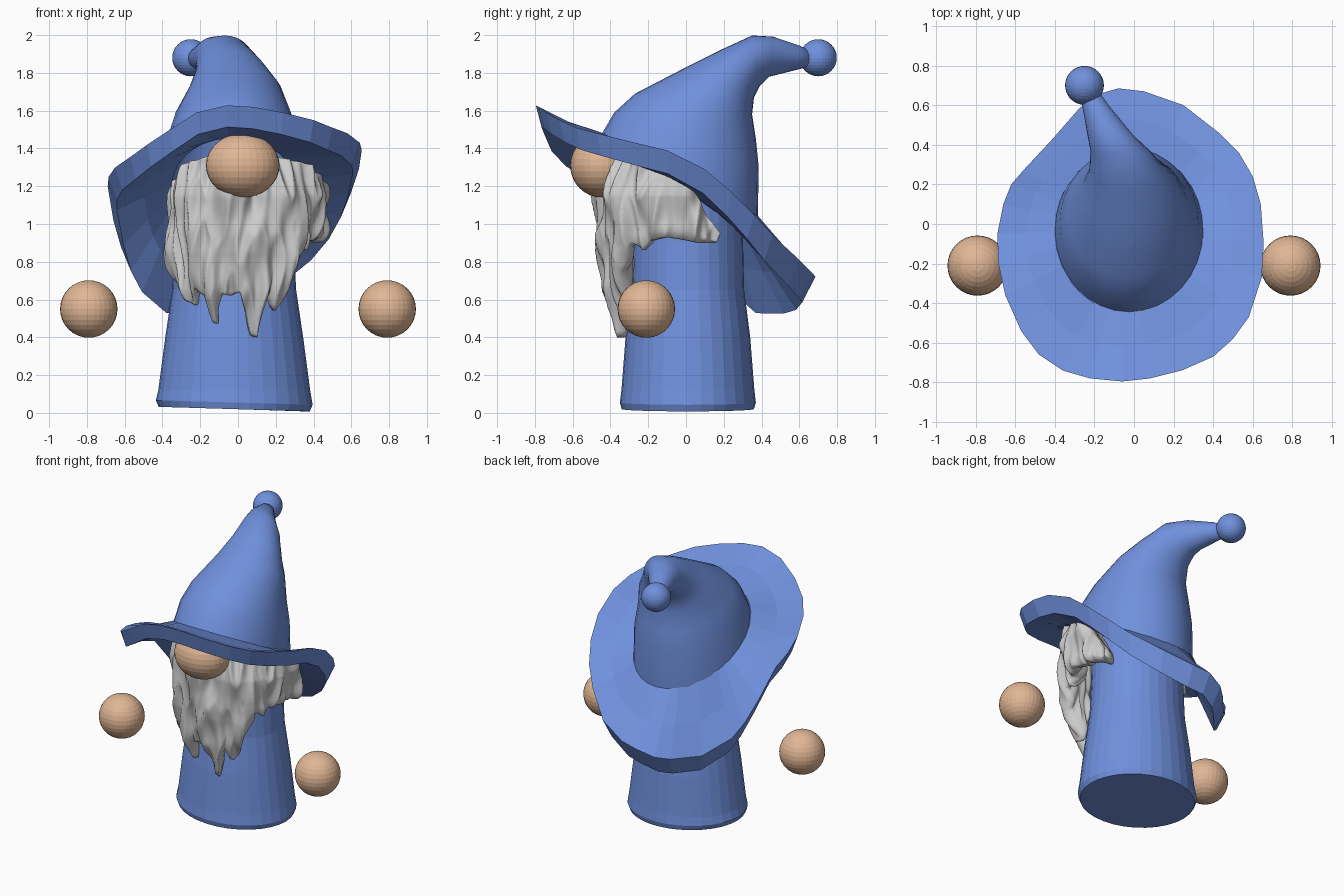
import bpy
from math import sin, cos, pi, radians, atan2
from mathutils import Vector, noise

if "Cube" in bpy.data.objects:
    bpy.data.objects.remove(bpy.data.objects["Cube"])


def material(name, rgb):
    m = bpy.data.materials.new(name)
    m.diffuse_color = (*rgb, 1)
    m.use_nodes = True
    m.node_tree.nodes["Principled BSDF"].inputs["Base Color"].default_value = m.diffuse_color
    return m


BLUE = material("blue_cloth", (0.16, 0.28, 0.72))
SKIN = material("skin", (0.75, 0.47, 0.30))


def loft(name, rings, mat=None, cap_start=False, cap_end=False, loop=False, smooth=False):
    """Skin closed rings of equal length; loop joins the last ring to the first."""
    n = len(rings[0])
    verts = [p for ring in rings for p in ring]
    faces = []
    for i in range(len(rings) - (0 if loop else 1)):
        a, b = i * n, (i + 1) % len(rings) * n
        faces += [(a + j, a + (j + 1) % n, b + (j + 1) % n, b + j) for j in range(n)]
    if cap_start:
        faces.append(tuple(reversed(range(n))))
    if cap_end:
        faces.append(tuple(range(len(verts) - n, len(verts))))
    mesh = bpy.data.meshes.new(name)
    mesh.from_pydata(verts, [], faces)
    mesh.polygons.foreach_set("use_smooth", [smooth] * len(mesh.polygons))
    if mat:
        mesh.materials.append(mat)
    ob = bpy.data.objects.new(name, mesh)
    bpy.context.collection.objects.link(ob)
    return ob


def ball(name, loc, radii):
    bpy.ops.mesh.primitive_uv_sphere_add(segments=32, ring_count=16, radius=1, location=loc)
    ob = bpy.context.object
    ob.name, ob.scale = name, radii
    ob.data.materials.append(SKIN)
    return ob


def lerp_table(table, x):
    """Piecewise linear lookup."""
    if x <= table[0][0]:
        return table[0][1]
    for (x0, y0), (x1, y1) in zip(table, table[1:]):
        if x <= x1:
            return y0 + (y1 - y0) * (x - x0) / (x1 - x0)
    return table[-1][1]


SIDES = 32
ANGLES = [2 * pi * i / SIDES for i in range(SIDES)]

# Robe: flared body (z, half width, half depth), base slightly tilted
robe = [(.02, .37, .32), (.02, .40, .35), (.055, .415, .36), (.12, .402, .352), (.4, .365, .33),
        (.65, .328, .298), (.9, .315, .292), (1.2, .31, .29)]
loft("robe", [[(-.02 + hx * cos(a), .01 + hy * sin(a), z - .012 * cos(a) * (z < .1))
               for a in ANGLES] for z, hx, hy in robe], BLUE, True, True)

# Hat cone: tilted rings (front y, front z, back y, back z, centre x, half width)
cone = [(-.45, 1.47, .38, 1.03, -.025, .375), (-.38, 1.59, .385, 1.30, -.025, .35),
        (-.27, 1.69, .37, 1.45, -.025, .31), (0, 1.83, .35, 1.58, -.015, .245),
        (.18, 1.92, .36, 1.67, -.035, .19), (.35, 1.998, .39, 1.73, -.07, .15),
        (.46, 1.992, .44, 1.78, -.12, .115), (.60, 1.945, .58, 1.815, -.19, .07),
        (.67, 1.91, .66, 1.835, -.225, .05)]
rings = []
for fy, fz, by, bz, cx, hw in cone:
    rings.append([(cx + hw * cos(a), (fy + by) / 2 + (by - fy) / 2 * sin(a),
                   (fz + bz) / 2 + (bz - fz) / 2 * sin(a)) for a in ANGLES])
loft("hat_cone", rings, BLUE, False, True, smooth=True)

# Hat brim: drooping outer edge, counter-clockwise from the right
edge = [(.655, -.1, 1.39), (.64, .1, 1.29), (.6, .24, 1.17), (.53, .36, 1.05), (.43, .46, .94),
        (.25, .6, .81), (.05, .67, .74), (-.08, .685, .72), (-.2, .65, .68), (-.28, .58, .66),
        (-.42, .42, .66), (-.56, .27, .77), (-.62, .2, .88), (-.66, .1, 1.02),
        (-.69, -.05, 1.2), (-.685, -.2, 1.25), (-.65, -.36, 1.30), (-.57, -.54, 1.355),
        (-.48, -.66, 1.42), (-.36, -.74, 1.50), (-.22, -.78, 1.59), (-.06, -.795, 1.628),
        (.08, -.78, 1.62), (.24, -.74, 1.59), (.4, -.67, 1.55), (.5, -.58, 1.51),
        (.58, -.47, 1.48), (.645, -.27, 1.43)]
hub = Vector((-.025, -.035, 1.265))
outer = [Vector(p) for p in edge]
inner, under_out, under_in = [], [], []
for p in outer:
    a = atan2((p.y - hub.y) / .415, (p.x - hub.x) / .375)
    out = Vector((p.x - hub.x, p.y - hub.y, 0)).normalized()
    inner.append(hub + Vector((.375 * cos(a), .415 * sin(a), -.22 * sin(a))))
    inset = .05 + .02 * sin(a)
    under_out.append(p - out * inset - Vector((0, 0, .125 + .01 * sin(a))))
    under_in.append(inner[-1] - out * .05 - Vector((0, 0, .065 + .035 * sin(a))))


def between(r0, r1, t, sag):
    return [a.lerp(b, t) - Vector((0, 0, sag)) for a, b in zip(r0, r1)]


loft("hat_brim", [inner, between(inner, outer, .5, .015), outer, under_out,
                  between(under_out, under_in, .5, 0), under_in], BLUE, loop=True)

# Pompom, nose and hands
pompom = ball("pompom", (-.25, .70, 1.88), (.098, .098, .098))
pompom.data.materials[0] = BLUE
ball("nose", (.025, -.445, 1.31), (.195, .168, .17))
for side, sx in (("left", -1), ("right", 1)):
    ball(side + "_hand", (sx * .79, -.21, .55), (.152, .152, .152))

# Beard: ridged shell wrapped round the face; tables are keyed by degrees from the front
top = [(-110, .95), (-85, 1.13), (-50, 1.31), (0, 1.40), (60, 1.31), (90, 1.21), (115, .95)]
bottom = [(-110, .94), (-85, .86), (-70, .72), (-58, .66), (-48, .60), (-40, .57), (-33, .66),
          (-26, .62), (-21, .48), (-17, .47), (-12, .63), (-5, .62), (2, .64), (9, .52), (14, .41),
          (18, .40), (21, .52), (23, .64), (28, .56), (32, .54), (36, .58), (39, .74), (46, .82),
          (51, .90), (58, .86), (66, .91), (80, .93), (100, .90), (115, .90)]
radius = [(-110, .34), (-75, .365), (-45, .43), (0, .465), (45, .475), (75, .46), (115, .44)]
COLS, ROWS = 220, 50


def beard_column(deg):
    """Closed loop of points: outer face downwards, inner face back up."""
    z1, z0 = lerp_table(top, deg), lerp_table(bottom, deg)
    a = radians(deg)
    outside, inside = [], []
    for j in range(ROWS + 1):
        t = j / ROWS
        z = z1 + (z0 - z1) * t
        r = lerp_table(radius, deg) - .14 * max(0, .85 - z) - .25 * max(0, z - 1.15)
        flow = a + .04 * sin(z * 9 + a * 2) + .06 * noise.noise(Vector((a * 3, z * 5, 4)))
        r += .06 * noise.noise(Vector((flow * 4.5, z * 3, 2)))
        r += .03 * (.5 - 2 * abs(noise.noise(Vector((flow * 6, z * 3.2, 7)))))
        tip = max(0, (t - .75) / .25)
        r -= .03 * tip ** 3
        thick = .13 - .09 * tip ** 2
        outside.append((r * sin(flow), -r * cos(flow), z))
        inside.append(((r - thick) * sin(flow), -(r - thick) * cos(flow), z))
    return outside + inside[::-1]


loft("beard", [beard_column(-110 + 225 * i / COLS) for i in range(COLS + 1)],
     None, True, True, smooth=True)
